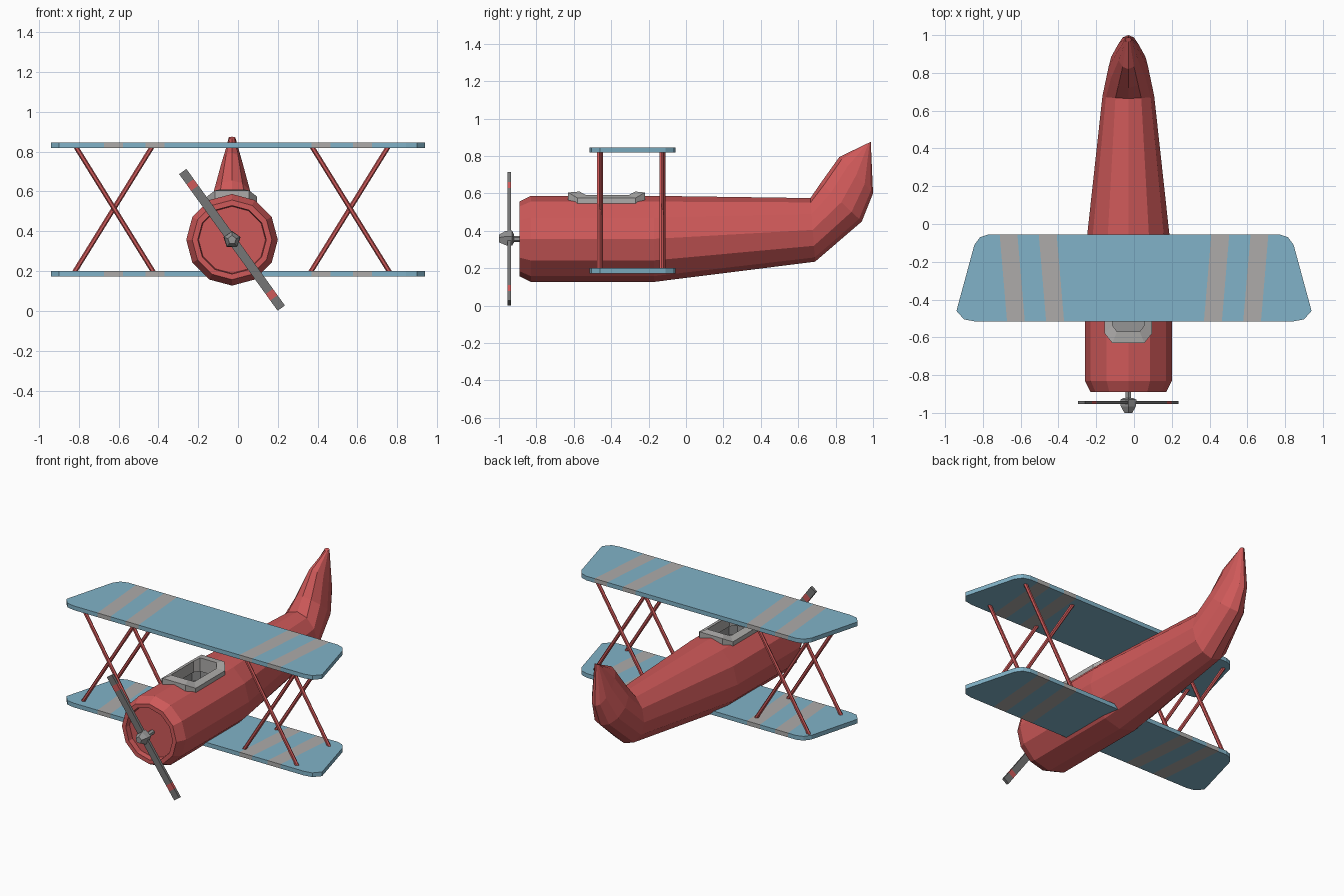
import bpy, bmesh, math
from mathutils import Vector

if "Cube" in bpy.data.objects:
    bpy.data.objects.remove(bpy.data.objects["Cube"])

CX, CZ = -0.03, 0.357      # body axis


def material(name, r, g, b):
    m = bpy.data.materials.new(name)
    m.diffuse_color = (r, g, b, 1)
    m.use_nodes = True
    m.node_tree.nodes["Principled BSDF"].inputs["Base Color"].default_value = m.diffuse_color
    return m


RED = material("red", 0.62, 0.10, 0.10)
BLUE = material("blue", 0.22, 0.45, 0.58)
GREY = material("light_grey", 0.42, 0.41, 0.40)
DARK = material("dark_grey", 0.18, 0.18, 0.18)
METAL = material("metal", 0.30, 0.30, 0.30)


def finish(name, bm, *mats):
    bmesh.ops.recalc_face_normals(bm, faces=bm.faces[:])
    me = bpy.data.meshes.new(name)
    bm.to_mesh(me)
    bm.free()
    for m in mats:
        me.materials.append(m)
    ob = bpy.data.objects.new(name, me)
    bpy.context.collection.objects.link(ob)
    return ob


def loft(name, rings, mat, closed=False):
    """Skin a list of equal-length point rings; cap the ends or join them."""
    bm = bmesh.new()
    loops = [[bm.verts.new(p) for p in ring] for ring in rings]
    pairs = list(zip(loops, loops[1:]))
    if closed:
        pairs.append((loops[-1], loops[0]))
    else:
        bm.faces.new(loops[0])
        bm.faces.new(loops[-1])
    for a, b in pairs:
        for i in range(len(a)):
            j = (i + 1) % len(a)
            bm.faces.new((a[i], a[j], b[j], b[i]))
    return finish(name, bm, mat)


def oval(top, bottom, half_width, n=12):
    """Body section given by its top and bottom (y, z) and half width."""
    t, b = Vector((CX, *top)), Vector((CX, *bottom))
    mid, up = (t + b) / 2, (t - b) / 2
    side = Vector((half_width, 0, 0))
    return [mid + up * math.cos(2 * math.pi * i / n)
            + side * math.sin(2 * math.pi * i / n) for i in range(n)]


def disc(y, r, n=12):
    return oval((y, CZ + r), (y, CZ - r), r, n)


def banded_plate(name, outline, thick, bands, slope, main, band_mat):
    """Flat plate with mirrored coloured bands cut across it."""
    bm = bmesh.new()
    face = bm.faces.new([bm.verts.new((x, y, -thick / 2)) for x, y in outline])
    ext = bmesh.ops.extrude_face_region(bm, geom=[face])
    top = [v for v in ext["geom"] if isinstance(v, bmesh.types.BMVert)]
    bmesh.ops.translate(bm, verts=top, vec=(0, 0, thick))
    for band in bands:
        for edge in band:
            for s in (1, -1):
                bmesh.ops.bisect_plane(
                    bm, geom=bm.verts[:] + bm.edges[:] + bm.faces[:],
                    plane_co=(s * edge, 0, 0), plane_no=(s, -slope, 0))
    for f in bm.faces:
        c = f.calc_center_median()
        d = abs(c.x) - slope * c.y
        f.material_index = int(any(a < d < b for a, b in bands))
    return finish(name, bm, main, band_mat)


def rod(name, p, q, radius, mat, n=6):
    p, q = Vector(p), Vector(q)
    d = (q - p).normalized()
    v = Vector((0, 1, 0)) if abs(d.y) < 0.9 else Vector((1, 0, 0))
    u = d.cross(v).normalized()
    v = d.cross(u)
    ring = [(u * math.cos(2 * math.pi * i / n) + v * math.sin(2 * math.pi * i / n)) * radius
            for i in range(n)]
    return loft(name, [[p + r for r in ring], [q + r for r in ring]], mat)


# Fuselage: recessed nose, barrel, taper and upswept fin
fuselage = loft("fuselage", [
    disc(-0.855, 0.168), disc(-0.89, 0.172), disc(-0.89, 0.20),
    disc(-0.83, 0.23), disc(-0.17, 0.23),
    oval((0.665, 0.575), (0.69, 0.235), 0.137),
    oval((0.72, 0.655), (0.94, 0.45), 0.105),
    oval((0.82, 0.795), (1.0, 0.60), 0.06),
    oval((0.965, 0.865), (0.988, 0.875), 0.017),
], RED)


# Cockpit: raised octagonal rim around an opening cut into the body
def octagon(hw, end_hw, y0, y1, inset, z_side, z_end):
    half = [(end_hw, y0, z_end), (hw, y0 + inset, z_side),
            (hw, y1 - inset, z_side), (end_hw, y1, z_end)]
    pts = half + [(-x, y, z) for x, y, z in reversed(half)]
    return [(CX + x, y, z) for x, y, z in pts]


outer = (0.125, 0.085, -0.63, -0.22, 0.05)
inner = (0.085, 0.06, -0.57, -0.27, 0.035)
middle = [(a + b) / 2 for a, b in zip(outer, inner)]
loft("cockpit_rim", [
    octagon(*outer, 0.52, 0.52), octagon(*outer, 0.575, 0.605),
    octagon(*inner, 0.592, 0.61), octagon(*inner, 0.52, 0.52),
], GREY, closed=True)
cutter = loft("cockpit_cutter", [octagon(*middle, 0.45, 0.45),
                                 octagon(*middle, 0.8, 0.8)], METAL)
cutter.hide_render = True
cutter.display_type = 'WIRE'
cut = fuselage.modifiers.new("cockpit_opening", 'BOOLEAN')
cut.operation = 'DIFFERENCE'
cut.solver = 'EXACT'
cut.material_mode = 'TRANSFER'
cut.object = cutter
# bake the cut, then drop the cutter
bpy.context.view_layer.objects.active = fuselage
fuselage.select_set(True)
bpy.ops.object.modifier_apply(modifier=cut.name)
bpy.data.objects.remove(cutter)

# Wings with slanted stripes
half = [(0.845, -0.515), (0.90, -0.505), (0.94, -0.46),
        (0.845, -0.11), (0.815, -0.07), (0.77, -0.055)]
wing_outline = half + [(-x, y) for x, y in reversed(half)]
for name, z in (("upper_wing", 0.832), ("lower_wing", 0.186)):
    wing = banded_plate(name, wing_outline, 0.028,
                        [(0.414, 0.509), (0.622, 0.716)], 0.085, BLUE, GREY)
    wing.location.z = z

# Crossed struts, front and rear on both sides
for side, sx in (("left", -1), ("right", 1)):
    for place, y in (("front", -0.46), ("rear", -0.125)):
        for tag, k in (("a", 1), ("b", -1)):
            x, yy = CX + sx * 0.593, y + k * 0.005
            rod(f"{side}_{place}_strut_{tag}", (x + k * 0.195, yy, 0.83),
                (x - k * 0.204, yy, 0.186), 0.012, RED)

# Propeller: shaft, five-sided hub, banded blade
rod("propeller_shaft", (CX, -0.95, CZ), (CX, -0.84, CZ), 0.016, METAL)
loft("propeller_hub", [disc(-1.0, 0.022, 5), disc(-0.965, 0.042, 5),
                       disc(-0.93, 0.045, 5), disc(-0.92, 0.025, 5)], METAL)
L, W = 0.423, 0.0225
blade = banded_plate("propeller_blade", [(-L, -W), (L, -W), (L, W), (-L, W)],
                     0.018, [(0.32, 0.36)], 0, DARK, RED)
blade.location = (CX, -0.945, CZ)
blade.rotation_euler = (math.radians(90), math.radians(54.2), 0)
